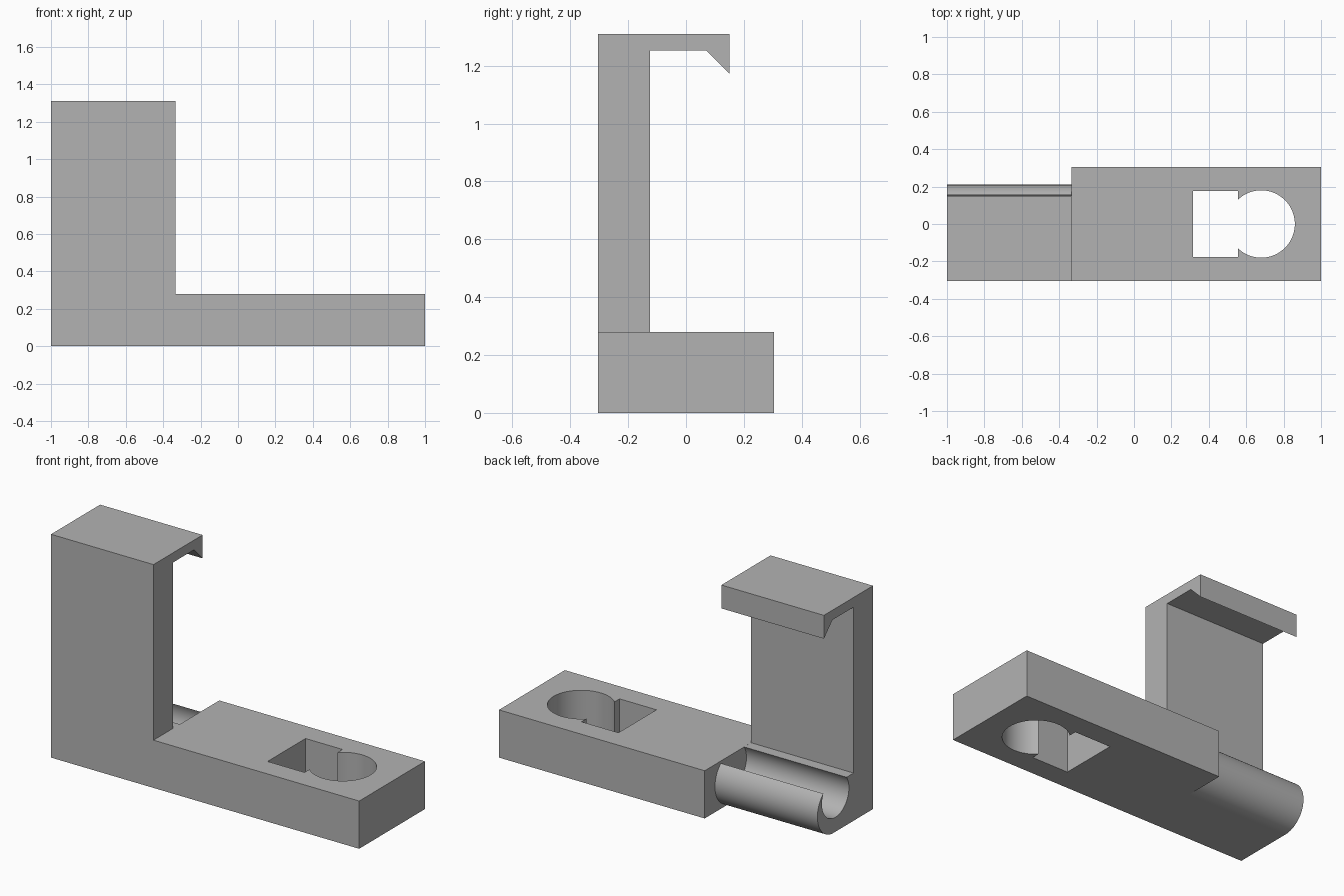
import bpy
import bmesh
from math import cos, sin, radians, acos, degrees
from mathutils import Vector

# Remove the default cube
cube = bpy.data.objects.get("Cube")
if cube:
    bpy.data.objects.remove(cube, do_unlink=True)

# Single plain material
GREY = (0.45, 0.45, 0.45, 1)
grey = bpy.data.materials.new("matte grey")
grey.use_nodes = True
grey.diffuse_color = GREY
grey.node_tree.nodes["Principled BSDF"].inputs["Base Color"].default_value = GREY


def arc(cx, cy, r, start, end, steps):
    """Points along an arc, angles in degrees."""
    angles = [radians(start + (end - start) * i / steps) for i in range(steps + 1)]
    return [(cx + r * cos(a), cy + r * sin(a)) for a in angles]


def extrude_profile(name, loops, to_3d, offset):
    """Fill closed loops (outline first, then holes) and extrude them."""
    bm = bmesh.new()
    edges = []
    for loop in loops:
        verts = [bm.verts.new(to_3d(a, b)) for a, b in loop]
        edges += [bm.edges.new((v, verts[i - 1])) for i, v in enumerate(verts)]
    bmesh.ops.triangle_fill(bm, edges=edges, use_beauty=True)
    result = bmesh.ops.extrude_face_region(bm, geom=bm.faces[:], use_keep_orig=True)
    moved = [g for g in result["geom"] if isinstance(g, bmesh.types.BMVert)]
    bmesh.ops.translate(bm, verts=moved, vec=Vector(offset))
    bmesh.ops.recalc_face_normals(bm, faces=bm.faces[:])
    mesh = bpy.data.meshes.new(name)
    bm.to_mesh(mesh)
    bm.free()
    mesh.materials.append(grey)
    obj = bpy.data.objects.new(name, mesh)
    bpy.context.collection.objects.link(obj)
    bpy.ops.object.select_all(action="DESELECT")
    obj.select_set(True)
    bpy.context.view_layer.objects.active = obj
    bpy.ops.object.shade_smooth_by_angle(angle=radians(30))
    return obj


HALF_DEPTH = 0.305
BASE_TOP = 0.28
TOP = 1.31
SPLIT = -0.335

# Base block with a keyhole-shaped opening
outline = [(SPLIT, -HALF_DEPTH), (1, -HALF_DEPTH), (1, HALF_DEPTH), (SPLIT, HALF_DEPTH)]
hole_x, hole_r, slot_x = 0.68, 0.18, 0.555
mouth = degrees(acos((slot_x - hole_x) / hole_r))
keyhole = arc(hole_x, 0, hole_r, -mouth, mouth, 56)
keyhole += [(slot_x, 0.176), (0.315, 0.176), (0.315, -0.176), (slot_x, -0.176)]
extrude_profile("base_block", [outline, keyhole],
                lambda x, y: (x, y, 0), (0, 0, BASE_TOP))

# Upright arm: rounded open channel at the foot, barbed latch at the head
side = [(-HALF_DEPTH, 0)]
side += arc(0.06, 0.15, 0.15, -90, 50.7, 36)       # outer curl
side += arc(0.043, 0.21, 0.125, 24, -214, 48)      # channel
side += [(-0.125, BASE_TOP), (-0.125, 1.253), (0.07, 1.253),
         (0.15, 1.173), (0.15, TOP), (-HALF_DEPTH, TOP)]
extrude_profile("latch_arm", [side],
                lambda y, z: (-1, y, z), (1 + SPLIT, 0, 0))
